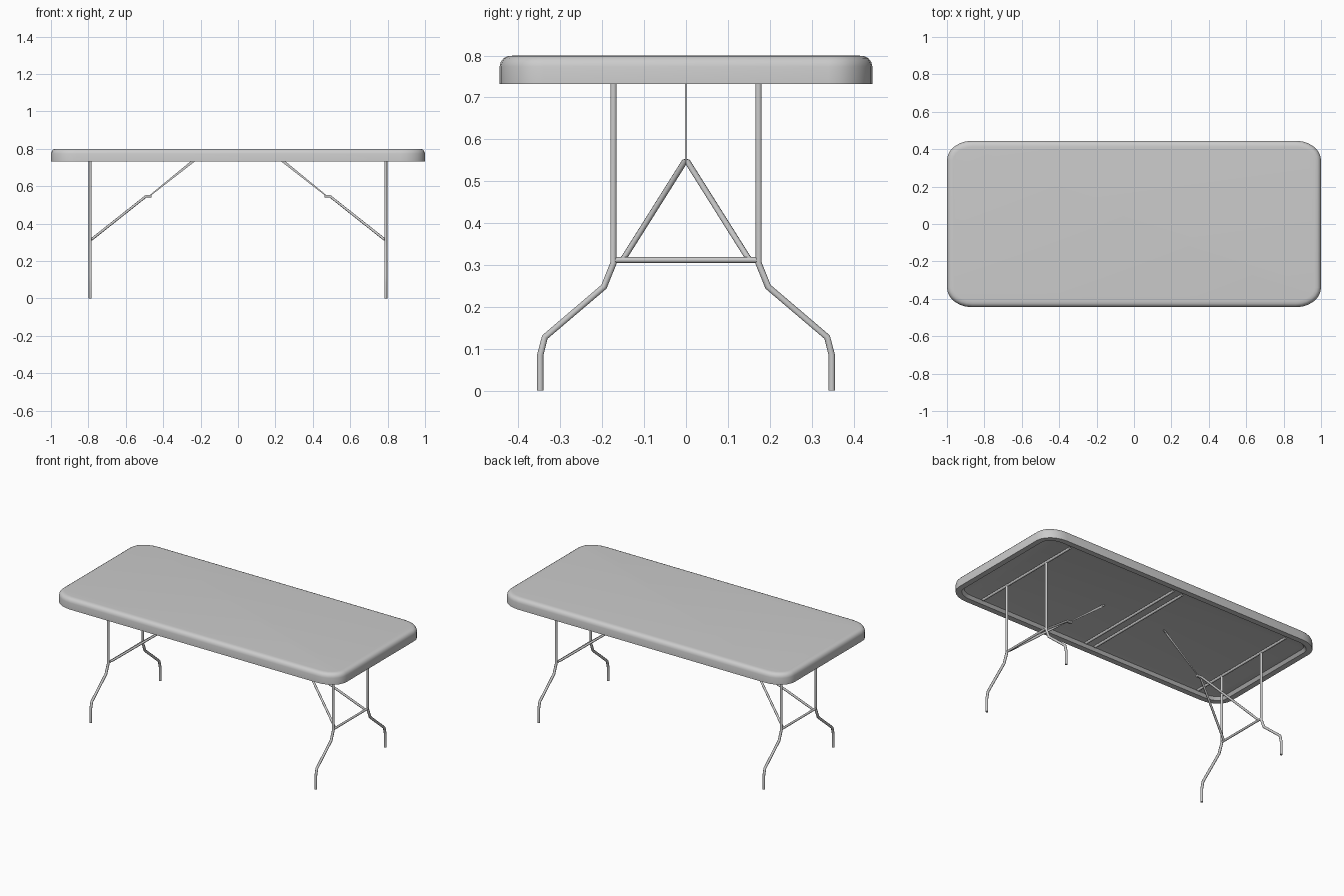
import bpy, bmesh, math

if "Cube" in bpy.data.objects:
    bpy.data.objects.remove(bpy.data.objects["Cube"], do_unlink=True)

grey = bpy.data.materials.new("light grey")
grey.use_nodes = True
grey.diffuse_color = (0.6, 0.6, 0.6, 1)
grey.node_tree.nodes["Principled BSDF"].inputs["Base Color"].default_value = (0.6, 0.6, 0.6, 1)


def add_object(name, mesh, angle=35):
    obj = bpy.data.objects.new(name, mesh)
    bpy.context.collection.objects.link(obj)
    mesh.materials.clear()
    mesh.materials.append(grey)
    bpy.ops.object.select_all(action="DESELECT")
    obj.select_set(True)
    bpy.context.view_layer.objects.active = obj
    bpy.ops.object.shade_smooth_by_angle(angle=math.radians(angle))
    return obj


def tube(name, points, radius=0.008):
    """Round capped bar swept along a bent path."""
    curve = bpy.data.curves.new(name, "CURVE")
    curve.dimensions = "3D"
    curve.bevel_depth = radius
    curve.bevel_resolution = 3
    curve.use_fill_caps = True
    spline = curve.splines.new("POLY")
    spline.points.add(len(points) - 1)
    for p, co in zip(spline.points, points):
        p.co = (*co, 1)
    temp = bpy.data.objects.new(name + "_path", curve)
    bpy.context.collection.objects.link(temp)
    bpy.context.view_layer.update()
    graph = bpy.context.evaluated_depsgraph_get()
    mesh = bpy.data.meshes.new_from_object(temp.evaluated_get(graph))
    bpy.data.objects.remove(temp, do_unlink=True)
    return add_object(name, mesh, 50)


def rounded_outline(bm, inset, z, steps=6):
    """Ring of vertices around a rectangle with rounded corners."""
    rx, ry = 0.135 - inset, 0.105 - inset
    cx, cy = 1 - inset - rx, 0.445 - inset - ry
    ring = []
    for i, (sx, sy) in enumerate([(1, 1), (-1, 1), (-1, -1), (1, -1)]):
        for s in range(steps + 1):
            a = (i + s / steps) * math.pi / 2
            ring.append(bm.verts.new((sx * cx + rx * math.cos(a),
                                      sy * cy + ry * math.sin(a), z)))
    return ring


# Tabletop: recessed underside, rim, straight side and rounded top edge
bm = bmesh.new()
profile = [(0.075, 0.752), (0.05, 0.748), (0.035, 0.732), (0, 0.732),
           (0, 0.774), (0.003, 0.785), (0.01, 0.794), (0.02, 0.799), (0.034, 0.8)]
rings = [rounded_outline(bm, d, z) for d, z in profile]
for low, high in zip(rings, rings[1:]):
    for i in range(len(low)):
        j = (i + 1) % len(low)
        bm.faces.new((low[i], low[j], high[j], high[i]))
bm.faces.new(rings[0])
bm.faces.new(rings[-1])
bmesh.ops.recalc_face_normals(bm, faces=bm.faces)
top_mesh = bpy.data.meshes.new("tabletop")
bm.to_mesh(top_mesh)
bm.free()
add_object("tabletop", top_mesh)

# Folding leg frames, one at each end
leg_path = [(0.173, 0.742), (0.173, 0.305), (0.196, 0.248),
            (0.337, 0.128), (0.348, 0.085), (0.348, 0)]
leg_x = 0.79
for sx, side in ((1, "left"), (-1, "right")):
    tube(f"{side}_leg_top_bar", [(sx * leg_x, y, 0.742) for y in (-0.38, 0.38)])
    tube(f"{side}_leg_cross_bar", [(sx * leg_x, y, 0.312) for y in (-0.17, 0.17)], 0.007)
    tube(f"{side}_centre_bar", [(sx * 0.033, y, 0.742) for y in (-0.38, 0.38)])
    for sy, end in ((-1, "front"), (1, "back")):
        tube(f"{side}_{end}_leg", [(sx * leg_x, sy * y, z) for y, z in leg_path])
        # Slanted brace with a short flat end at the hinge
        tube(f"{side}_{end}_brace", [(sx * 0.785, sy * 0.15, 0.314),
                                     (sx * 0.492, sy * 0.004, 0.546),
                                     (sx * 0.462, sy * 0.004, 0.546)], 0.007)

    # Thin flat strut from the hinge up to the underside
    bm = bmesh.new()
    strut = [(0.476, 0.542), (0.468, 0.556), (0.212, 0.754), (0.228, 0.754), (0.236, 0.728)]
    face = bm.faces.new([bm.verts.new((sx * x, -0.002, z)) for x, z in strut])
    grown = bmesh.ops.extrude_face_region(bm, geom=[face])["geom"]
    bmesh.ops.translate(bm, vec=(0, 0.004, 0),
                        verts=[g for g in grown if isinstance(g, bmesh.types.BMVert)])
    bmesh.ops.recalc_face_normals(bm, faces=bm.faces)
    strut_mesh = bpy.data.meshes.new(f"{side}_strut")
    bm.to_mesh(strut_mesh)
    bm.free()
    add_object(f"{side}_strut", strut_mesh)
